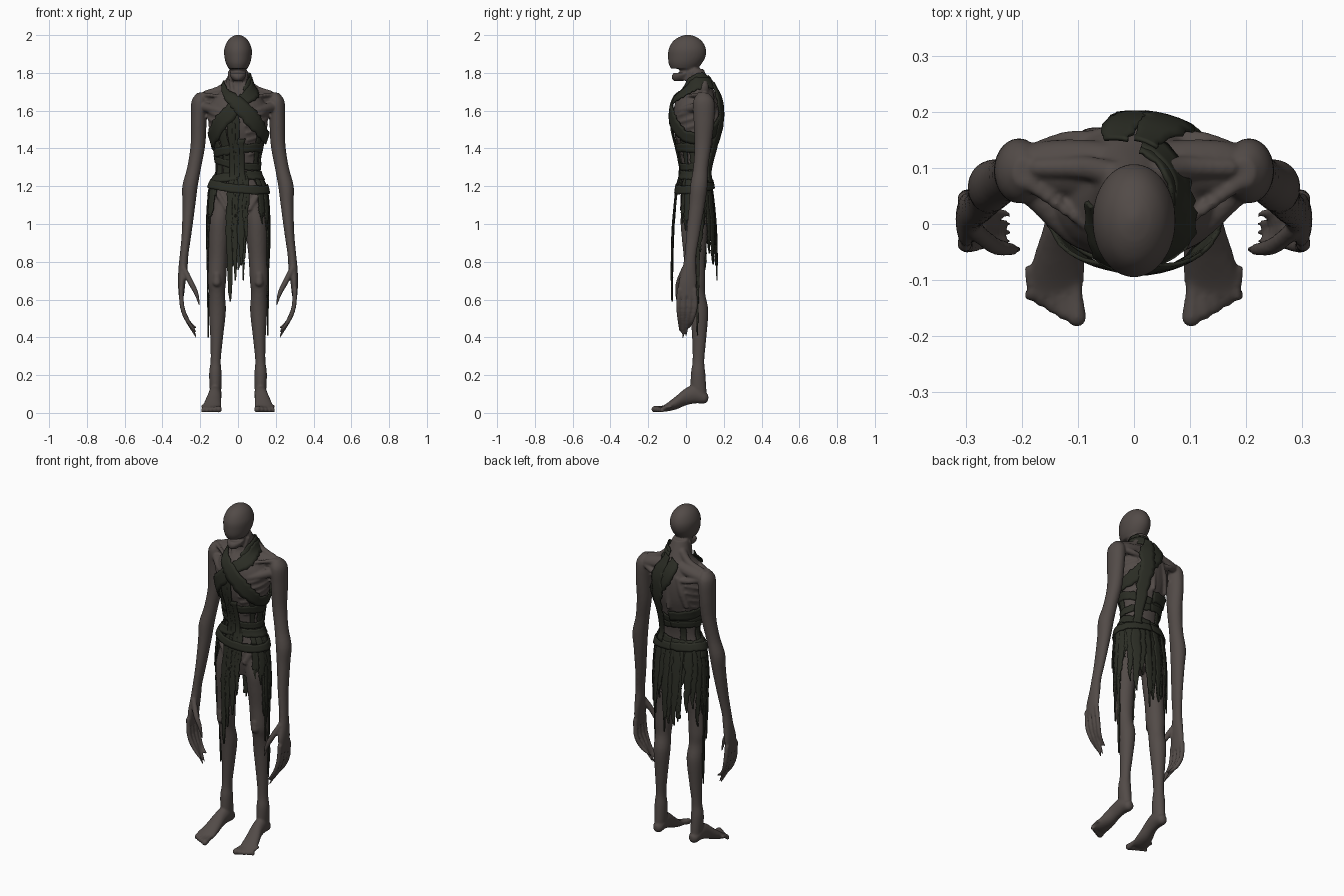
import bpy, bmesh, math, random
from mathutils import Vector

random.seed(4)

def material(name, rgb):
    m = bpy.data.materials.new(name)
    m.diffuse_color = (*rgb, 1)
    return m

SKIN = material("grey brown skin", (0.085, 0.070, 0.064))
RAG = material("dark green rag", (0.024, 0.026, 0.018))

def sample(rows, n):
    """Smooth curve through rows of any length, n steps per span."""
    r = [rows[0]] + list(rows) + [rows[-1]]
    out = []
    for i in range(1, len(r) - 2):
        for k in range(n):
            t = k / n
            out.append([0.5 * (2 * b + (c - a) * t + (2 * a - 5 * b + 4 * c - d) * t * t
                               + (3 * b - a - 3 * c + d) * t ** 3) for a, b, c, d in zip(*r[i - 1:i + 3])])
    return out + [list(r[-1])]

def loft(bm, rows, axis='z', sx=1, n=5, seg=20):
    """Closed body through elliptical rings (x, y, z, a, b)."""
    rings = []
    for x, y, z, a, b in sample(rows, n):
        ring = []
        for k in range(seg):
            c, s = a * math.cos(2 * math.pi * k / seg), b * math.sin(2 * math.pi * k / seg)
            d = {'z': (c, s, 0), 'y': (c, 0, s), 'x': (0, c, s)}[axis]
            ring.append(bm.verts.new((sx * (x + d[0]), y + d[1], z + d[2])))
        rings.append(ring)
    faces = [bm.faces.new(rings[0]), bm.faces.new(rings[-1])]
    for p, q in zip(rings, rings[1:]):
        for k in range(seg):
            faces.append(bm.faces.new((p[k], p[(k + 1) % seg], q[(k + 1) % seg], q[k])))
    bmesh.ops.recalc_face_normals(bm, faces=faces)

# One bead shape, copied along every bone, sinew and finger
tmp = bmesh.new()
bmesh.ops.create_icosphere(tmp, subdivisions=2, radius=1)
tmp.verts.index_update()
BALL = [tuple(v.co) for v in tmp.verts]
BALL_FACES = [[v.index for v in f.verts] for f in tmp.faces]
tmp.free()
bead_v, bead_f = [], []

def chain(rows, sx=1, n=8):
    """Beads along (x, y, z, radius), fused into the body later."""
    for x, y, z, r in sample(rows, n):
        r, base = max(r, .004), len(bead_v)
        bead_v.extend((sx * x + r * a, y + r * b, z + r * c) for a, b, c in BALL)
        bead_f.extend([i + base for i in f] for f in BALL_FACES)

# Torso rings: z, centre y, half width, half depth
TORSO = [(0.99, .045, .085, .055), (1.08, .048, .135, .075), (1.18, .045, .130, .072),
         (1.28, .050, .108, .068), (1.40, .052, .120, .092), (1.50, .053, .148, .118),
         (1.60, .056, .160, .122), (1.67, .060, .125, .106), (1.73, .068, .072, .068),
         (1.82, .045, .046, .048)]
# Cloth follows the torso above, then hangs free
CLOTH = [(0.35, .048, .152, .110), (0.70, .048, .155, .112), (0.95, .048, .160, .108),
         (1.10, .048, .156, .096), (1.20, .047, .142, .084)] + TORSO[3:]
CURVE = sample(CLOTH, 8)

def on_cloth(deg, z, off):
    """Point around the body, 0 = front, 90 = +x."""
    z = min(max(z, .351), 1.819)
    for p, q in zip(CURVE, CURVE[1:]):
        if z <= q[0]:
            break
    t = (z - p[0]) / (q[0] - p[0])
    cy, rx, ry = (p[i] + (q[i] - p[i]) * t for i in (1, 2, 3))
    a = math.radians(deg)
    return ((rx + off) * math.sin(a), cy - (ry + off) * math.cos(a), z)

# ---------- body ----------
bm = bmesh.new()
loft(bm, [(0, cy, z, rx, ry) for z, cy, rx, ry in TORSO], seg=32)
# skull, jaw, mouth core, spine
loft(bm, [(0, -.010, 1.822, .050, .070), (0, -.004, 1.850, .064, .088), (0, .004, 1.885, .072, .099),
          (0, .007, 1.925, .073, .099), (0, .008, 1.965, .058, .079), (0, .009, 1.990, .034, .046),
          (0, .010, 2.002, .006, .008)], seg=32)
loft(bm, [(0, -.040, 1.757, .018, .024), (0, -.032, 1.768, .032, .042),
          (0, -.025, 1.785, .043, .050), (0, -.016, 1.800, .046, .050)])
loft(bm, [(0, .015, 1.76, .038, .045), (0, .012, 1.80, .040, .045), (0, .015, 1.85, .045, .050)])
chain([(0, .168 - .03 * abs(z - 1.55), z, .012) for z in (1.45, 1.52, 1.6, 1.66)])

for s in (1, -1):
    # shoulder girdle, blade, collar bone, neck sinews
    loft(bm, [(.0, .085, 1.690, .055, .050), (.08, .098, 1.675, .052, .042),
              (.16, .100, 1.660, .048, .038), (.21, .095, 1.650, .035, .030)], 'x', s)
    chain([(.04, .09, 1.76, .024), (.09, .10, 1.715, .022), (.17, .10, 1.69, .018)], s)
    chain([(.015, -.035, 1.655, .012), (.08, -.005, 1.675, .010), (.19, .075, 1.685, .014)], s)
    chain([(.055, .155, 1.63, .018), (.08, .15, 1.55, .022), (.10, .135, 1.47, .016)], s)
    chain([(.19, .12, 1.65, .02), (.12, .15, 1.63, .016), (.055, .155, 1.62, .012)], s)
    chain([(.018, -.03, 1.655, .010), (.032, .0, 1.72, .011), (.044, .03, 1.80, .012)], s)
    chain([(.02, -.045, 1.58, .015), (.10, -.02, 1.60, .022), (.18, .06, 1.62, .028)], s)
    # ribs
    for i in range(6):
        z = 1.60 - .04 * i
        pts = [on_cloth(d, z - .04 + .075 * (d - 15) / 125, -.004) for d in (12 + 4 * i, 50, 80, 110, 140)]
        chain([(*p, .0105) for p in pts], s)
    # hip bones
    chain([(.06, -.02, 1.08, .014), (.115, .0, 1.17, .016), (.125, .06, 1.19, .016)], s)
    # arm and palm
    loft(bm, [(.195, .092, 1.695, .020, .025), (.203, .094, 1.650, .043, .056), (.208, .095, 1.55, .042, .055),
              (.212, .090, 1.42, .039, .045), (.232, .078, 1.30, .037, .040), (.254, .068, 1.20, .041, .046),
              (.260, .058, 1.10, .034, .042), (.272, .038, .95, .026, .036), (.285, .024, .84, .023, .031),
              (.291, .018, .77, .024, .036), (.298, .008, .69, .020, .048), (.300, .005, .62, .014, .046)], 'z', s)
    # fingers and thumb
    for y, tip in ((-.036, .43), (-.010, .40), (.018, .41), (.045, .45)):
        chain([(.302, y, .65, .014), (.295, y * 1.1, .56, .013), (.268, y * .8 - .005, .49, .012),
               (.222, y * .6 - .01, tip, .005)], s, 10)
    chain([(.285, -.01, .76, .016), (.250, -.038, .69, .016), (.220, -.045, .63, .012),
           (.205, -.045, .57, .005)], s)
    # leg and kneecap
    loft(bm, [(.080, .045, 1.12, .055, .065), (.098, .045, 1.02, .060, .074), (.102, .045, .93, .057, .068),
              (.106, .045, .82, .050, .057), (.112, .047, .70, .049, .055), (.111, .055, .63, .042, .047),
              (.109, .070, .54, .045, .048), (.113, .070, .40, .034, .038), (.118, .066, .28, .027, .031),
              (.120, .064, .21, .033, .038), (.119, .066, .13, .031, .042), (.119, .072, .08, .028, .038)], 'z', s)
    chain([(.112, .005, .73, .022), (.112, .002, .69, .024)], s, 3)
    # foot and toes
    loft(bm, [(.118, .118, .082, .012, .015), (.118, .100, .080, .028, .030), (.120, .050, .098, .034, .048),
              (.124, .000, .086, .036, .046), (.132, -.050, .055, .044, .036), (.139, -.100, .030, .050, .022),
              (.142, -.130, .020, .046, .012)], 'y', s)
    for i in range(5):
        x, e, r = .104 + .020 * i, -.166 + .010 * i, .018 - .0018 * i
        chain([(x + .004, -.08, .034, r * .8), (x, -.125, .026, r * .75), (x - .002 + i * .001, e, r + .001, r)], s, 5)

beads = bpy.data.meshes.new("beads")
beads.from_pydata(bead_v, [], bead_f)
bm.from_mesh(beads)
bpy.data.meshes.remove(beads)

def make(bm, name, mat):
    me = bpy.data.meshes.new(name)
    bm.to_mesh(me)
    bm.free()
    me.materials.append(mat)
    for p in me.polygons:
        p.use_smooth = True
    ob = bpy.data.objects.new(name, me)
    bpy.context.collection.objects.link(ob)
    return ob

body = make(bm, "body", SKIN)
rm = body.modifiers.new("fuse", 'REMESH')
rm.mode, rm.voxel_size, rm.use_smooth_shade = 'VOXEL', .006, True
sm = body.modifiers.new("soften", 'SMOOTH')
sm.factor, sm.iterations = .5, 3

# ---------- rags ----------
bm = bmesh.new()

def ribbon(rows, off=.012, n=8, ragged=.15):
    """Cloth strip along (angle, z, half width) laid on the body."""
    pts, last, k = sample(rows, n), None, math.radians(1) * .13
    for i, (deg, z, hw) in enumerate(pts):
        p, q = pts[max(i - 1, 0)], pts[min(i + 1, len(pts) - 1)]
        t = Vector(((q[0] - p[0]) * k, q[1] - p[1])).normalized()
        l, r = (hw * (1 + random.uniform(-ragged, ragged)) for _ in range(2))
        row = []
        for j in range(5):
            w = -l + (l + r) * j / 4
            row.append(bm.verts.new(on_cloth(deg - t.y * w / k, z + t.x * w, off)))
        if last:
            for j in range(4):
                bm.faces.new((last[j], last[j + 1], row[j + 1], row[j]))
        last = row

# crossed chest straps and neck wrap
ribbon([(170, 1.74, .025), (90, 1.745, .03), (45, 1.70, .03), (8, 1.65, .03), (-28, 1.55, .035),
        (-65, 1.46, .035), (-110, 1.42, .03), (-180, 1.40, .03)], .016)
ribbon([(-70, 1.75, .012), (-35, 1.70, .016), (-5, 1.65, .03), (28, 1.55, .035), (62, 1.47, .03),
        (110, 1.46, .03), (150, 1.53, .035), (178, 1.64, .035), (200, 1.73, .03)], .021)
ribbon([(20, 1.70, .02), (60, 1.75, .025), (110, 1.775, .025), (170, 1.75, .025)], .014)
ribbon([(165, 1.75, .03), (158, 1.66, .035), (160, 1.56, .03), (150, 1.42, .03), (145, 1.22, .025)], .022)
# waist wraps
for z, tilt, hw, off in ((1.385, .02, .022, .010), (1.325, -.025, .018, .012),
                         (1.245, .015, .022, .014), (1.20, -.02, .022, .017)):
    ribbon([(d, z + tilt * math.sin(math.radians(d + 40)), hw) for d in range(-180, 181, 30)], off, 4)
# rags over the belly and flanks
for d, top, end, hw in ((-62, 1.46, 1.15, .03), (-35, 1.50, 1.2, .022), (50, 1.50, 1.2, .016),
                        (80, 1.45, 1.15, .03), (-95, 1.44, 1.15, .03), (-150, 1.42, 1.2, .02)):
    ribbon([(d, top, hw), (d + 4, (top + end) / 2, hw), (d, end, hw)], .008)
# long front strips
for d, top, end, hw in ((-14, 1.60, .59, .018), (-5, 1.62, .70, .014), (6, 1.45, .78, .018), (14, 1.28, .90, .014)):
    ribbon([(d, top, hw), (d + 2, 1.2, hw), (d - 1, (1.2 + end) / 2, hw * .8), (d, end + .08, hw * .5),
            (d, end, .002)], .014, 8, .25)
# skirt of torn strips at sides and back
for d in list(range(52, 180, 13)) + list(range(-180, -50, 13)):
    end, hw = random.uniform(.74, 1.0), random.uniform(.017, .024)
    if abs(d) < 65:
        end = 1.0
    ribbon([(d, 1.24, hw), (d + 2, 1.1, hw), (d, (1.1 + end) / 2, hw * .75), (d - 2, end + .05, hw * .4),
            (d, end, .002)], random.uniform(.002, .010), 7, .25)
# longest tatters
for d, end in ((96, .41), (-97, .40), (82, .62), (-84, .66), (170, .70), (-160, .78)):
    ribbon([(d, 1.2, .018), (d, .95, .015), (d + 2, .8, .009), (d, end + .1, .006), (d, end, .002)], .006, 8, .25)

rags = make(bm, "rags", RAG)
so = rags.modifiers.new("thickness", 'SOLIDIFY')
so.thickness, so.offset = .007, 0
